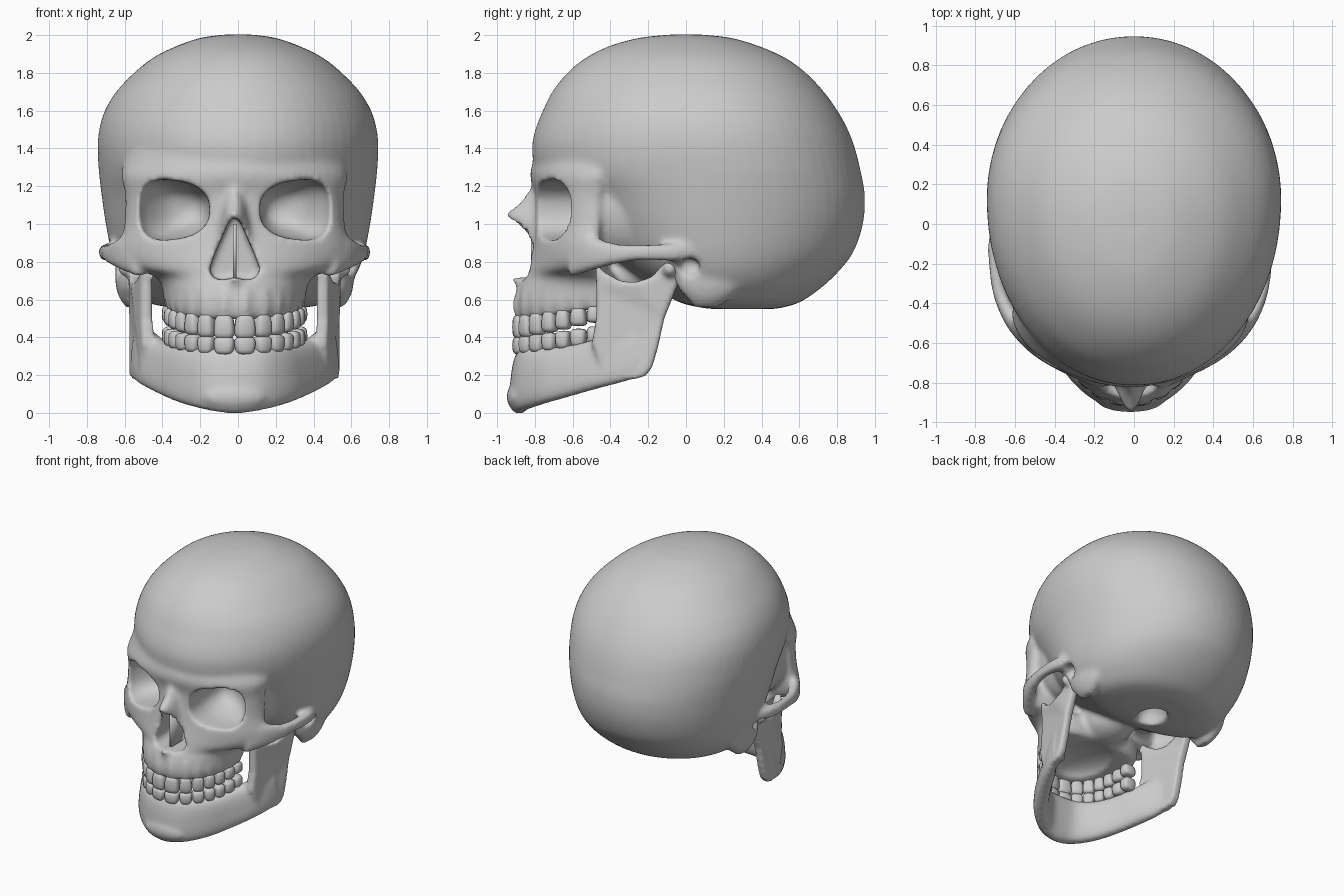
import bpy, bmesh, math
from mathutils import Matrix, Vector

if "Cube" in bpy.data.objects:
    bpy.data.objects.remove(bpy.data.objects["Cube"])

MID = -0.018  # the face sits slightly left of centre


def catmull(rows, n=4):
    out = []
    for i in range(len(rows) - 1):
        a, b, c, d = (rows[max(0, min(len(rows) - 1, i + k))] for k in (-1, 0, 1, 2))
        for k in range(n):
            t = k / n
            out.append([0.5 * (2*q + (r - p)*t + (2*p - 5*q + 4*r - s)*t*t + (3*q - p - 3*r + s)*t**3)
                        for p, q, r, s in zip(a, b, c, d)])
    return out + [list(rows[-1])]


def power(v, e):
    return math.copysign(abs(v) ** e, v)


def circle(p, n=32):
    for i in range(n):
        a = 2 * math.pi * (i + 0.5) / n
        yield power(math.cos(a), 2 / p), power(math.sin(a), 2 / p)


def loft(bm, rings):
    vs = [[bm.verts.new(p) for p in r] for r in rings]
    n = len(vs[0])
    for a, b in zip(vs, vs[1:]):
        for i in range(n):
            bm.faces.new((a[i], a[(i + 1) % n], b[(i + 1) % n], b[i]))
    bm.faces.new(vs[0][::-1])
    bm.faces.new(vs[-1])


def level(z, yf, yc, yb, hw, p, n=48):
    return [Vector((hw * c, yc + s * (yb - yc if s > 0 else yc - yf), z)) for c, s in circle(p, n)]


def bar(bm, rows, side=1):
    # upright bar: bottom point, top point and thickness per row
    rows = catmull(rows)
    rings = []
    for i, r in enumerate(rows):
        lo, hi = Vector(r[:3]), Vector(r[3:6])
        q, w = rows[max(0, i - 1)], rows[min(len(rows) - 1, i + 1)]
        nrm = Vector((w[1] - q[1], q[0] - w[0], 0)).normalized() * r[6] / 2
        ring = [(lo + hi) / 2 + (hi - lo) / 2 * s + nrm * c for c, s in circle(2.8, 20)]
        rings.append([(v.x * side, v.y, v.z) for v in ring])
    loft(bm, rings)


def ball(bm, c, r):
    bmesh.ops.create_uvsphere(bm, u_segments=24, v_segments=16, radius=1,
                              matrix=Matrix.Translation(c) @ Matrix.Diagonal((*r, 1)))


def shift(bm):
    bmesh.ops.translate(bm, verts=bm.verts[:], vec=(MID, 0, 0))


def finish(name, bm):
    bmesh.ops.recalc_face_normals(bm, faces=bm.faces[:])
    me = bpy.data.meshes.new(name)
    bm.to_mesh(me)
    bm.free()
    me.polygons.foreach_set("use_smooth", [True] * len(me.polygons))
    ob = bpy.data.objects.new(name, me)
    bpy.context.collection.objects.link(ob)
    return ob


def fuse(ob, voxel, cutter=None, rounds=5):
    def remesh():
        m = ob.modifiers.new("fuse", 'REMESH')
        m.mode, m.voxel_size, m.use_smooth_shade = 'VOXEL', voxel, True
    remesh()
    if cutter:
        m = ob.modifiers.new("cut", 'BOOLEAN')
        m.operation, m.solver, m.object = 'DIFFERENCE', 'EXACT', cutter
        remesh()
    m = ob.modifiers.new("soften", 'SMOOTH')
    m.factor, m.iterations = 0.5, rounds
    bpy.context.view_layer.objects.active = ob
    for m in list(ob.modifiers):
        bpy.ops.object.modifier_apply(modifier=m.name)
    ob.data.polygons.foreach_set("use_smooth", [True] * len(ob.data.polygons))


def tooth_places():
    # x, y, turn, width and 0..1 distance back along the dental arch
    a, b, t, out = 0.332, 0.41, 0.0, []
    for w in (.108, .09, .084, .078, .078, .086, .08):
        for half in (0, 1):
            run = 0
            while run < w / 2:
                run += 0.002 * math.hypot(a * math.cos(t), b * math.sin(t))
                t += 0.002
            if not half:
                x, y = a * math.sin(t), -0.47 - b * math.cos(t)
                turn = math.atan2(b * math.sin(t), a * math.cos(t))
                out += [(s * x, y, s * turn, w, (y + 0.88) / 0.41) for s in (1, -1)]
    return out


# face: brow, cheeks and upper jaw (z, front, middle, back, half width, roundness)
bm = bmesh.new()
face = [(.49, -.885, -.45, -.36, .35, 2.1), (.55, -.905, -.45, -.34, .375, 2.1),
        (.65, -.895, -.46, -.34, .39, 2.0), (.71, -.875, -.48, -.36, .435, 1.75),
        (.75, -.86, -.51, -.40, .54, 1.6), (.80, -.845, -.50, -.40, .60, 1.6),
        (.88, -.82, -.49, -.40, .61, 1.75), (1.0, -.80, -.475, -.39, .585, 1.9),
        (1.15, -.80, -.465, -.37, .58, 1.9), (1.25, -.825, -.45, -.32, .60, 1.8),
        (1.33, -.81, -.40, -.25, .59, 1.8), (1.44, -.77, -.34, -.2, .57, 1.9),
        (1.56, -.72, -.28, -.15, .54, 2)]
rings = [level(*r) for r in catmull(face)]
for r in rings:
    for v in r:
        v.z += 0.16 * (v.y + 0.9) * max(0, (0.8 - v.z) / 0.3)
loft(bm, rings)
# nasal bones and rim of the nasal opening
nose = [(1.28, -.80, .05), (1.2, -.82, .075), (1.12, -.875, .09), (1.06, -.945, .09), (1.03, -.95, .10),
        (.95, -.89, .14), (.85, -.86, .18), (.75, -.88, .20), (.68, -.90, .18), (.6, -.90, .12)]
loft(bm, [level(z, yf, -.6, -.5, hw, 1.75) for z, yf, hw in catmull(nose)])
ball(bm, (0, -.33, .73), (.2, .22, .16))
# tooth root bulges
for x, y, turn, w, f in tooth_places():
    ball(bm, (x * 1.03, y - .002, .57 + .05 * f), (.036, .04, .1))
# cheek arches, temple walls and bony points behind the ears
arch = [(.49, -.62, .715, .54, -.54, .95, .09)] + [(x, y, lo, x, y, hi, t) for x, y, lo, hi, t in (
    (.59, -.49, .755, .93, .085), (.655, -.36, .79, .895, .07), (.682, -.22, .808, .892, .062),
    (.678, -.1, .805, .895, .08), (.65, 0, .80, .90, .09), (.60, .1, .80, .90, .09))]
mastoid = [(.56, .045, .545, .17, .03), (.61, 0, .555, .24, .055), (.68, -.05, .555, .30, .075),
           (.78, -.06, .545, .32, .085), (.9, -.03, .54, .3, .08)]
for s in (1, -1):
    bar(bm, arch, s)
    ball(bm, (s * .36, -.31, 1.09), (.21, .33, .29))
    loft(bm, [[(v.x + s * cx, v.y, v.z) for v in level(z, yf, (yf + yb) / 2, yb, hw, 2)]
              for z, yf, cx, yb, hw in catmull(mastoid)])
shift(bm)
# nasal spine
ball(bm, (MID, -.89, .715), (.03, .045, .022))
# braincase (z, front, back, half width)
case = [(.55, .12, .47, .29), (.58, -.02, .59, .47), (.65, -.15, .70, .565), (.74, -.30, .80, .63),
        (.85, -.44, .885, .67), (1.0, -.55, .937, .70), (1.15, -.66, .947, .722), (1.28, -.79, .925, .737),
        (1.4, -.815, .895, .743), (1.5, -.798, .857, .735), (1.6, -.758, .802, .705), (1.7, -.708, .73, .645),
        (1.8, -.628, .635, .55), (1.88, -.53, .525, .45), (1.94, -.41, .39, .33), (1.985, -.25, .24, .2),
        (2.003, -.08, .08, .07)]
loft(bm, [level(z, yf, max(yf + .3 * (yb - yf), min(.15, yf + .55 * (yb - yf))), yb, hw, 2.04, 64)
          for z, yf, yb, hw in catmull(case)])
skull = finish("cranium", bm)

# cutters: eye sockets, ear canals, nasal opening, palate, spinal opening
bm = bmesh.new()
socket = [(-1.0, .335, .20, .16), (-.75, .328, .195, .157), (-.6, .315, .185, .15), (-.5, .29, .145, .122),
          (-.43, .265, .09, .08), (-.40, .25, .025, .02)]
for s in (1, -1):
    loft(bm, [[(s * (cx + hx * c), y, 1.075 + hz * k * (1 + .15 * c)) for c, k in circle(2.6)]
              for y, cx, hx, hz in catmull(socket)])
    loft(bm, [[(s * x, .02 + .055 * c, .775 + .045 * k) for c, k in circle(2, 20)] for x in (.58, .85)])
half = [(.03, 1.01), (.065, .93), (.105, .84), (.132, .765), (.125, .73), (.09, .705), (.05, .705)]
outline = [(0, 1.045)] + half + [(0, .72)] + [(-x, z) for x, z in half[::-1]]
loft(bm, [[(x, y, z) for x, z in outline] for y in (-1.1, -.64)])
ball(bm, (0, -.54, .49), (.245, .28, .11))
ball(bm, (0, .17, .57), (.10, .13, .13))
shift(bm)
cutter = finish("opening_cutter", bm)
cutter.hide_render = True
fuse(skull, 0.016, cutter)
bpy.data.objects.remove(cutter)

# nasal septum
bm = bmesh.new()
bmesh.ops.create_cube(bm, size=1, matrix=Matrix.Translation((MID, -.71, .85)) @ Matrix.Diagonal((.018, .22, .3, 1)))
finish("nasal_septum", bm)

# lower jaw: curved body, upright rami, condyles, chin
bm = bmesh.new()
body = [(0, -.885, -.004, 0, -.85, .345, .125), (.13, -.86, .012, .13, -.835, .345, .12),
        (.26, -.76, .045, .235, -.755, .345, .115), (.36, -.62, .085, .31, -.64, .355, .11),
        (.44, -.48, .125, .38, -.50, .385, .11), (.495, -.36, .155, .455, -.38, .44, .09),
        (.528, -.25, .19, .51, -.27, .44, .065)]
bar(bm, [(-r[0], r[1], r[2], -r[3], *r[4:]) for r in body[:0:-1]] + body)
ramus = [(-.50, .36), (-.475, .5), (-.475, .66), (-.478, .79), (-.43, .745), (-.35, .70), (-.27, .69),
         (-.18, .72), (-.12, .79), (-.045, .78), (-.035, .70), (-.075, .6), (-.115, .5), (-.15, .34),
         (-.18, .24), (-.215, .195), (-.27, .18), (-.38, .17), (-.45, .25)]
for s in (1, -1):
    loft(bm, [[(s * (.528 + .28 * min(0, y + .24) + d), y, z) for y, z in ramus] for d in (-.032, .032)])
    ball(bm, (s * .545, -.085, .765), (.075, .045, .05))
ball(bm, (0, -.89, .085), (.17, .06, .075))
shift(bm)
fuse(finish("lower_jaw", bm), 0.014, None, 8)

# teeth: rounded blocks set along the arch
for name, z0, z1, h0, h1 in (("upper_teeth", .455, .525, .13, .09), ("lower_teeth", .355, .41, .095, .10)):
    bm = bmesh.new()
    for x, y, turn, w, f in tooth_places():
        new = bmesh.ops.create_uvsphere(bm, u_segments=16, v_segments=10, radius=1)["verts"]
        place = Matrix.Translation((x, y, z0 + (z1 - z0) * f)) @ Matrix.Rotation(turn, 4, 'Z')
        for v in new:
            c = [power(k, .6) for k in v.co]
            taper = 1 + .1 * c[2] * (-1 if name == "upper_teeth" else 1)
            v.co = place @ Vector((c[0] * w * .5 * taper, c[1] * (.042 + .012 * f),
                                   c[2] * (h0 + (h1 - h0) * f) * .5))
    shift(bm)
    finish(name, bm)
